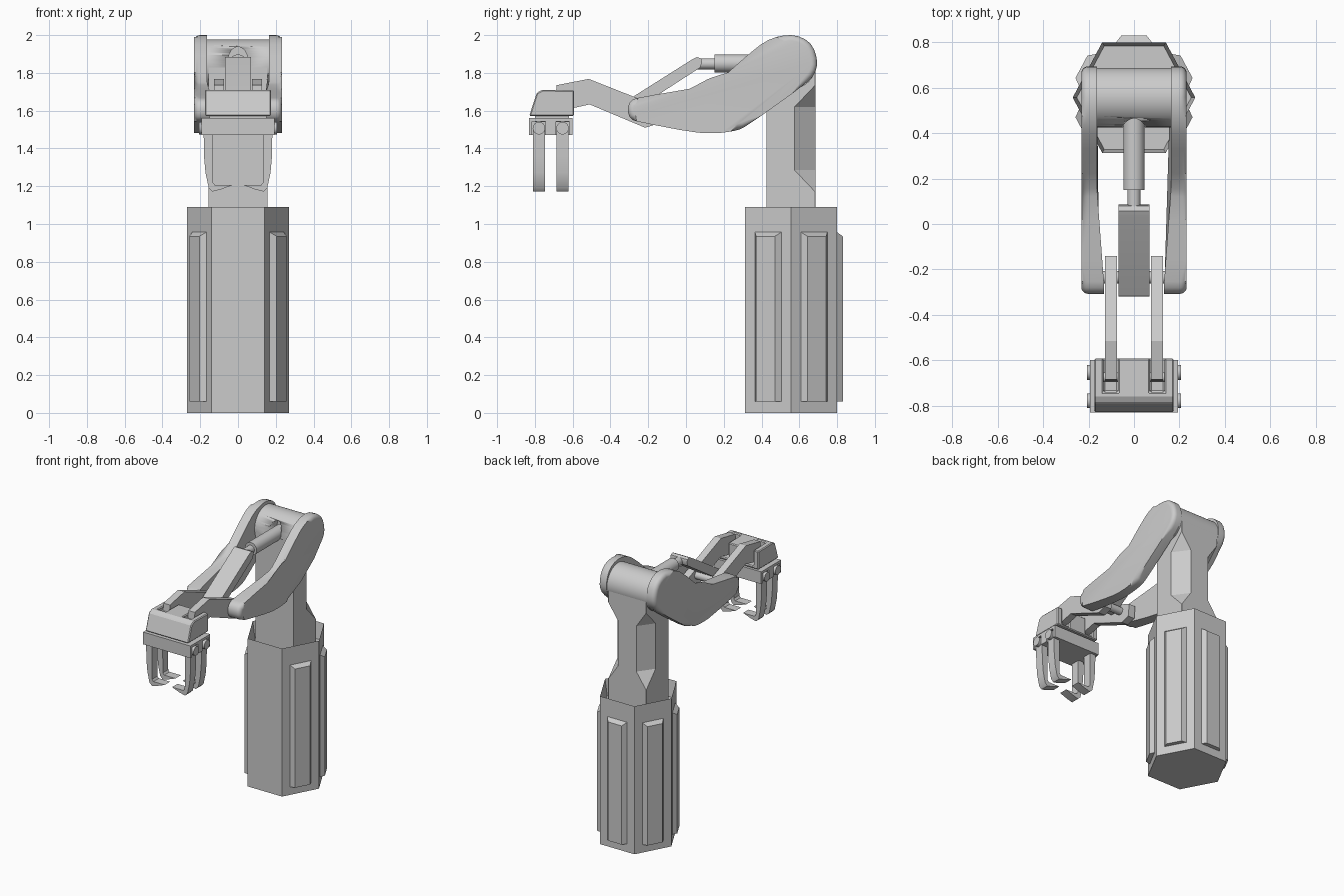
import bpy, bmesh, math
from mathutils import Vector

if "Cube" in bpy.data.objects:
    bpy.data.objects.remove(bpy.data.objects["Cube"])


def make(name, bm, smooth=False):
    bmesh.ops.recalc_face_normals(bm, faces=bm.faces)
    me = bpy.data.meshes.new(name)
    bm.to_mesh(me)
    bm.free()
    ob = bpy.data.objects.new(name, me)
    bpy.context.collection.objects.link(ob)
    bpy.ops.object.select_all(action='DESELECT')
    ob.select_set(True)
    bpy.context.view_layer.objects.active = ob
    if smooth:
        bpy.ops.object.shade_smooth_by_angle(angle=math.radians(35))
    return ob


def loft(rings):
    """Closed solid through rings of equal point count."""
    bm = bmesh.new()
    vs = [[bm.verts.new(p) for p in r] for r in rings]
    n = len(rings[0])
    for a, b in zip(vs, vs[1:]):
        for i in range(n):
            j = (i + 1) % n
            bm.faces.new((a[i], a[j], b[j], b[i]))
    bm.faces.new(vs[0])
    bm.faces.new(vs[-1])
    return bm


def prism_x(pts, a, b):
    return loft([[(x, y, z) for y, z in pts] for x in (a, b)])


def prism_y(pts, a, b):
    return loft([[(x, y, z) for x, z in pts] for y in (a, b)])


def bevel(ob, width, segments=1):
    m = ob.modifiers.new("edge", 'BEVEL')
    m.width, m.segments, m.limit_method = width, segments, 'ANGLE'


def cyl(name, axis, r, a, b, u, v, rz=1.0, n=32):
    """Cylinder along x or y from a to b; (u, v) is the other two coordinates."""
    rings = []
    for t in (a, b):
        ring = []
        for i in range(n):
            q = 2 * math.pi * i / n
            c, z = u + r * math.cos(q), v + r * rz * math.sin(q)
            ring.append((t, c, z) if axis == 'x' else (c, t, z))
        rings.append(ring)
    return make(name, loft(rings), True)


def box(name, x0, x1, y0, y1, z0, z1):
    return make(name, prism_x([(y0, z0), (y1, z0), (y1, z1), (y0, z1)], x0, x1))


def cut(ob, cutter):
    cutter.hide_render = True
    m = ob.modifiers.new("cut", 'BOOLEAN')
    m.operation, m.solver, m.object = 'DIFFERENCE', 'EXACT', cutter
    bpy.context.view_layer.objects.active = ob
    bpy.ops.object.modifier_apply(modifier=m.name)
    bpy.data.objects.remove(cutter)


def chaikin(pts):
    out = []
    for p, q in zip(pts, pts[1:] + pts[:1]):
        p, q = Vector(p), Vector(q)
        out += [p.lerp(q, 0.25), p.lerp(q, 0.75)]
    return [tuple(p) for p in out]


# hexagonal pedestal with a recessed top
hexa = [(-.14, .313), (.14, .313), (.27, .557), (.14, .8), (-.14, .8), (-.27, .557)]
bm = loft([[(x, y, z) for x, y in hexa] for z in (0, 1.09)])
bmesh.ops.recalc_face_normals(bm, faces=bm.faces)
top = max(bm.faces, key=lambda f: f.calc_center_median().z)
bmesh.ops.inset_region(bm, faces=[top], thickness=.018)
bmesh.ops.translate(bm, verts=top.verts, vec=(0, 0, -.12))
make("pedestal", bm)

# raised panels on every pedestal face but the front
for i in range(1, 6):
    p, q = Vector(hexa[i]), Vector(hexa[(i + 1) % 6])
    mid, d = (p + q) / 2, (q - p).normalized()
    nrm = Vector((d.y, -d.x))
    rings = []
    for out, half, zt in ((-.005, .083, .96), (.03, .056, .935)):
        ring = []
        for s, z in ((-1, .06), (1, .06), (1, zt), (-1, zt)):
            c = mid + d * half * s + nrm * out
            ring.append((c.x, c.y, z))
        rings.append(ring)
    make("pedestal_panel", loft(rings))

# column with its back corners chamfered in the middle
rings = []
for z, yb, xb in ((.96, .684, .154), (1.17, .684, .154), (1.285, .575, .075),
                  (1.62, .575, .075), (1.735, .684, .154), (1.85, .684, .154)):
    rings.append([(-.155, .427, z), (.155, .427, z), (.155, yb, z),
                  (xb, .685, z), (-xb, .685, z), (-.155, yb, z)])
make("column", loft(rings))

# shoulder drum with an oval socket for the piston
drum = cyl("shoulder_drum", 'x', .131, -.165, .165, .557, 1.845, n=48)
cut(drum, cyl("socket_cutter", 'y', .052, .3, .53, 0, 1.865, 1.4))

# side arms: bent rounded plates, softer on the outside
arm = [(.54, 2.003), (.455, 1.985), (.375, 1.938), (.172, 1.757), (.105, 1.73),
       (-.24, 1.672), (-.295, 1.655), (-.312, 1.605), (-.295, 1.555), (-.25, 1.54),
       (.035, 1.485), (.155, 1.479), (.265, 1.493), (.32, 1.517), (.635, 1.742),
       (.683, 1.795), (.698, 1.86), (.672, 1.945), (.615, 1.99)]
arm = chaikin(arm)
for s in (-1, 1):
    inner = [(s * (.163 - .03 * min(1, max(0, (.15 - y) / .4))), y, z) for y, z in arm]
    bm = loft([inner, [(s * .232, y, z) for y, z in arm]])
    rim = [e for e in bm.edges if all(abs(v.co.x) > .23 for v in e.verts)]
    bmesh.ops.bevel(bm, geom=rim, offset=.03, segments=5, profile=.5,
                    affect='EDGES', clamp_overlap=False)
    make("side_arm", bm, True)

# piston and sloping link
cyl("piston_body", 'y', .047, .15, .5, 0, 1.85)
cyl("piston_rod", 'y', .029, .05, .16, 0, 1.848)
link = [(.035, 1.873), (.058, 1.884), (.08, 1.876), (.085, 1.858), (.075, 1.828),
        (-.27, 1.605), (-.32, 1.61), (-.318, 1.65)]
make("link_bar", prism_x(link, -.068, .068), True)
cyl("elbow_pin", 'x', .028, -.15, .15, -.235, 1.605)

# twin bent forearms
fore = [(-.14, 1.62), (-.515, 1.768), (-.685, 1.735), (-.695, 1.61), (-.6, 1.613),
        (-.51, 1.633), (-.217, 1.51), (-.15, 1.53)]
for s in (-1, 1):
    make("forearm", prism_x(fore, s * .075, s * .128))

# wrist block with slots for the forearms
wrist = [(-.83, 1.572), (-.592, 1.572), (-.592, 1.707), (-.76, 1.71), (-.79, 1.695)]
wr = make("wrist", prism_x(wrist, -.175, .175))
for s in (-1, 1):
    cut(wr, box("slot_cutter", s * .07, s * .134, -.74, -.5, 1.59, 1.8))
bevel(wr, .006)
cyl("wrist_pin", 'x', .022, -.15, .15, -.675, 1.665)
box("wrist_neck", -.15, .15, -.8, -.62, 1.54, 1.58)

# gripper plate with notches for the knuckles
pl = box("gripper_plate", -.193, .193, -.83, -.6, 1.47, 1.56)
spans = ((-.81, -.747), (-.685, -.622))
for s in (-1, 1):
    for a, b in spans:
        cut(pl, box("notch_cutter", s * .14, s * .3, a - .004, b + .004, 1.4, 1.542))

# four hooked fingers on round knuckles
finger = [(.182, 1.505), (.18, 1.36), (.172, 1.27), (.155, 1.192), (.135, 1.172),
          (.09, 1.183), (.03, 1.206), (.122, 1.206), (.133, 1.22), (.135, 1.505)]
for s in (-1, 1):
    for a, b in spans:
        make("finger", prism_y([(s * x, z) for x, z in finger], a, b), True)
        cyl("knuckle", 'x', .033, s * .142, s * .206, (a + b) / 2, 1.507, n=24)
